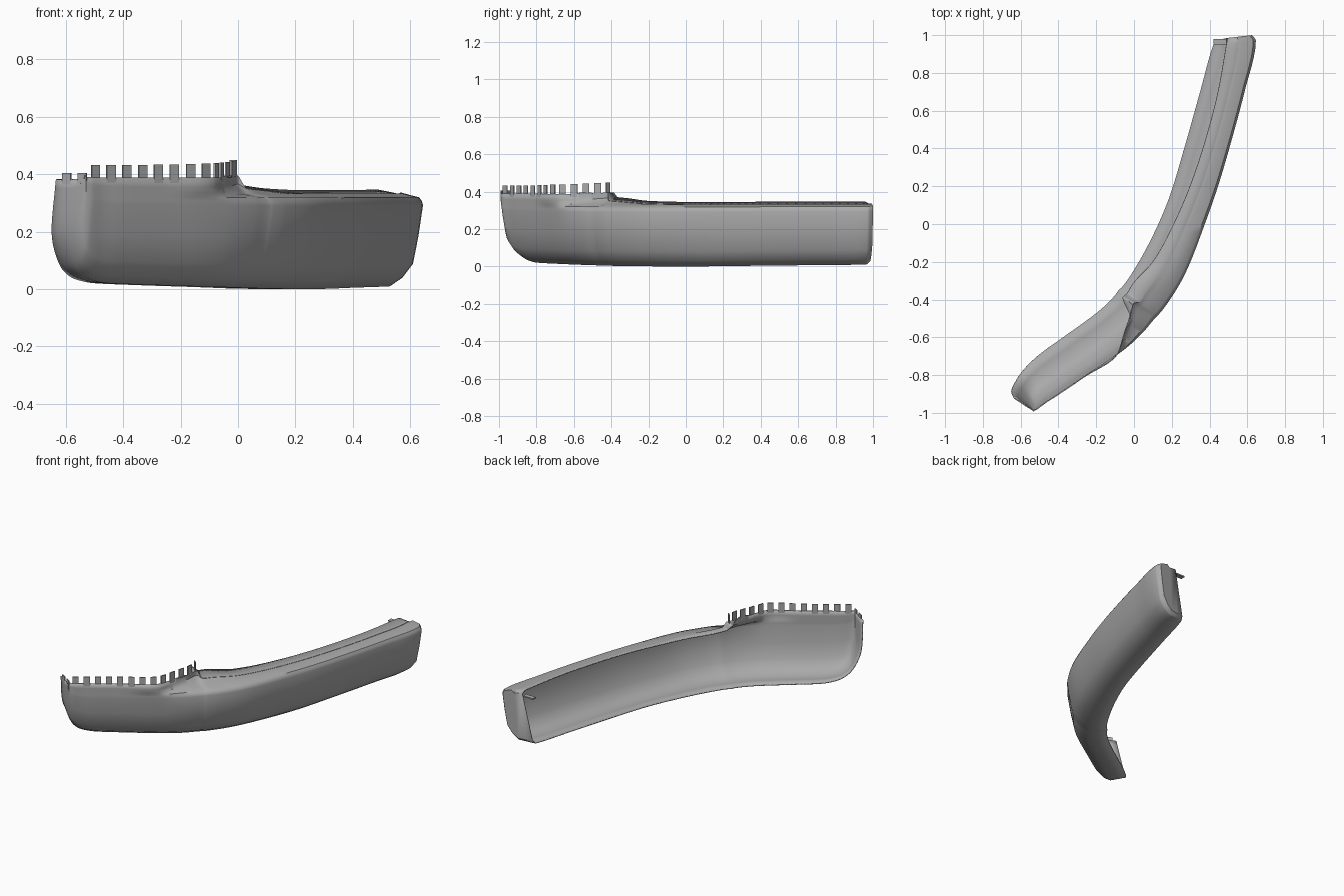
import bpy, bmesh
from mathutils import Vector

cube = bpy.data.objects.get("Cube")
if cube:
    bpy.data.objects.remove(cube, do_unlink=True)

grey = bpy.data.materials.new("mid grey plastic")
grey.use_nodes = True
colour = (0.4, 0.4, 0.4, 1)
grey.diffuse_color = colour
grey.node_tree.nodes["Principled BSDF"].inputs["Base Color"].default_value = colour


def add_object(name, bm):
    mesh = bpy.data.meshes.new(name)
    bm.to_mesh(mesh)
    bm.free()
    mesh.materials.append(grey)
    obj = bpy.data.objects.new(name, mesh)
    bpy.context.collection.objects.link(obj)
    return obj


# Lower section: share of the way from inner floor edge to outer wall, height
LOWER = [(0, 0), (.25, 0), (.49, 0), (.68, .03), (.845, .08), (.93, .18), (1, .29)]
# Upper corner: share of the way from outer wall to shelf edge, height
CORNER = [(.05, .305), (.15, .318), (.75, .332)]


def section(outer, floor, shelf, low, shelf_z, top_z, hook=None, wall=False):
    o, b, w = Vector(outer), Vector(floor), Vector(shelf)
    if wall:
        h = Vector(hook) if hook else w
    else:
        h, w = w, o.lerp(w, .6)
    pts = [(b.lerp(o, a), z) for a, z in LOWER]
    pts += [(o.lerp(w, a), z) for a, z in CORNER]
    pts += [(w, shelf_z), (w, top_z if wall else shelf_z + .002), (h, top_z)]
    return [Vector((p.x, p.y, low + z * (1 - low / .395))) for p, z in pts]


def walled(outer, floor, low):
    return section(outer, floor, outer, low, .355, .388, wall=True)


# Sections from the capped end to the rounded tip
stations = [
    section((.625, 1), (.43, .972), (.495, .985), .03, .315, .325),
    section((.645, .97), (.42, .95), (.49, .955), .01, .33, .345),
    section((.585, .7), (.35, .7), (.445, .7), .007, .33, .345),
    section((.51, .42), (.26, .38), (.365, .4), .004, .33, .345),
    section((.445, .2), (.19, .15), (.285, .17), .001, .33, .345),
    section((.375, 0), (.115, -.03), (.21, 0), 0, .33, .345),
    section((.27, -.265), (.02, -.21), (.1, -.2), .001, .335, .35),
    section((.17, -.43), (-.06, -.33), (-.005, -.315), .003, .345, .365),
    section((.125, -.485), (-.085, -.355), (-.035, -.365), .004, .35, .37),
    section((.11, -.5), (-.095, -.37), (0, -.42), .005, .365, .395, (-.06, -.39), True),
    section((.06, -.56), (-.13, -.41), (-.02, -.495), .006, .36, .39, wall=True),
    section((-.01, -.63), (-.185, -.46), (-.05, -.585), .008, .357, .388, wall=True),
    walled((-.085, -.69), (-.25, -.51), .01),
    walled((-.26, -.81), (-.39, -.61), .015),
    walled((-.4, -.905), (-.5, -.69), .02),
    walled((-.47, -.95), (-.57, -.755), .035),
    walled((-.51, -.98), (-.62, -.82), .08),
    walled((-.53, -.99), (-.65, -.885), .2),
    walled((-.53, -.993), (-.635, -.925), .382),
]


def smooth_track(ts, vs, steps):
    """Monotone cubic through the values, without overshoot."""
    d = [(vs[i + 1] - vs[i]) / (ts[i + 1] - ts[i]) for i in range(len(vs) - 1)]
    m = [d[0]]
    for p, q in zip(d, d[1:]):
        m.append(2 * p * q / (p + q) if p * q > 0 else 0)
    m.append(d[-1])
    out = []
    for i in range(len(d)):
        h = ts[i + 1] - ts[i]
        for k in range(steps):
            s = k / steps
            out.append((1 + 2 * s) * (1 - s) ** 2 * vs[i] + s * (1 - s) ** 2 * h * m[i]
                       + s * s * (3 - 2 * s) * vs[i + 1] + s * s * (s - 1) * h * m[i + 1])
    return out + [vs[-1]]


times = [0]
for p, q in zip(stations, stations[1:]):
    times.append(times[-1] + (p[0] - q[0]).length + (p[6] - q[6]).length)
STEPS = 6
tracks = []
for row in range(len(stations[0])):
    axes = [smooth_track(times, [s[row][c] for s in stations], STEPS) for c in range(3)]
    tracks.append([Vector(p) for p in zip(*axes)])

# Shell body with closed end
bm = bmesh.new()
grid = [[bm.verts.new(p) for p in track] for track in tracks]
for r0, r1 in zip(grid, grid[1:]):
    for i in range(len(r0) - 1):
        bm.faces.new((r0[i], r1[i], r1[i + 1], r0[i + 1]))
cap = bm.faces.new([row[0] for row in grid])
cap.normal_update()
if cap.normal.y < 0:
    cap.normal_flip()
bmesh.ops.remove_doubles(bm, verts=bm.verts, dist=.0003)
bmesh.ops.dissolve_degenerate(bm, edges=bm.edges, dist=.0001)
shell = add_object("shell_body", bm)
solid = shell.modifiers.new("thickness", "SOLIDIFY")
solid.thickness = .006
solid.offset = -1
bpy.context.view_layer.objects.active = shell
shell.select_set(True)
bpy.ops.object.shade_smooth_by_angle(angle=.7)

# Rim line: round the tip, along the wall, then the short hook
hook_station = 9 * STEPS
tip = [tracks[r][-1] for r in range(len(LOWER))]
rim = tip + list(reversed(tracks[-2][hook_station:])) + [tracks[-1][hook_station]]


def along(distance):
    for p, q in zip(rim, rim[1:]):
        step = (q - p).length
        if distance <= step and step > 0:
            return p.lerp(q, distance / step)
        distance -= step
    return rim[-1].copy()


# Upright tabs along the rim
bm = bmesh.new()
total = sum((q - p).length for p, q in zip(rim, rim[1:]))
PITCH, WIDTH = .066, .036
at = .025
while at + WIDTH < total + .01:
    a, b = along(at), along(min(at + WIDTH, total))
    share = at / total
    top = .405 if at < .1 else .432 + .022 * share ** 3
    side = (b - a).cross(Vector((0, 0, 1))).normalized() * .006
    ends = [a, b, b - side, a - side]
    base = [bm.verts.new((p.x, p.y, p.z - .018)) for p in ends]
    crown = [bm.verts.new((p.x, p.y, top)) for p in ends]
    bm.faces.new(base)
    bm.faces.new(crown)
    for i in range(4):
        j = (i + 1) % 4
        bm.faces.new((base[i], base[j], crown[j], crown[i]))
    at += PITCH
bmesh.ops.recalc_face_normals(bm, faces=bm.faces)
add_object("rim_tabs", bm)

# Small clip on the inner edge of the closed end
bm = bmesh.new()
bmesh.ops.create_cube(bm, size=1)
bmesh.ops.scale(bm, vec=(.07, .03, .008), verts=bm.verts)
bmesh.ops.translate(bm, vec=(.455, .965, .31), verts=bm.verts)
add_object("end_clip", bm)
